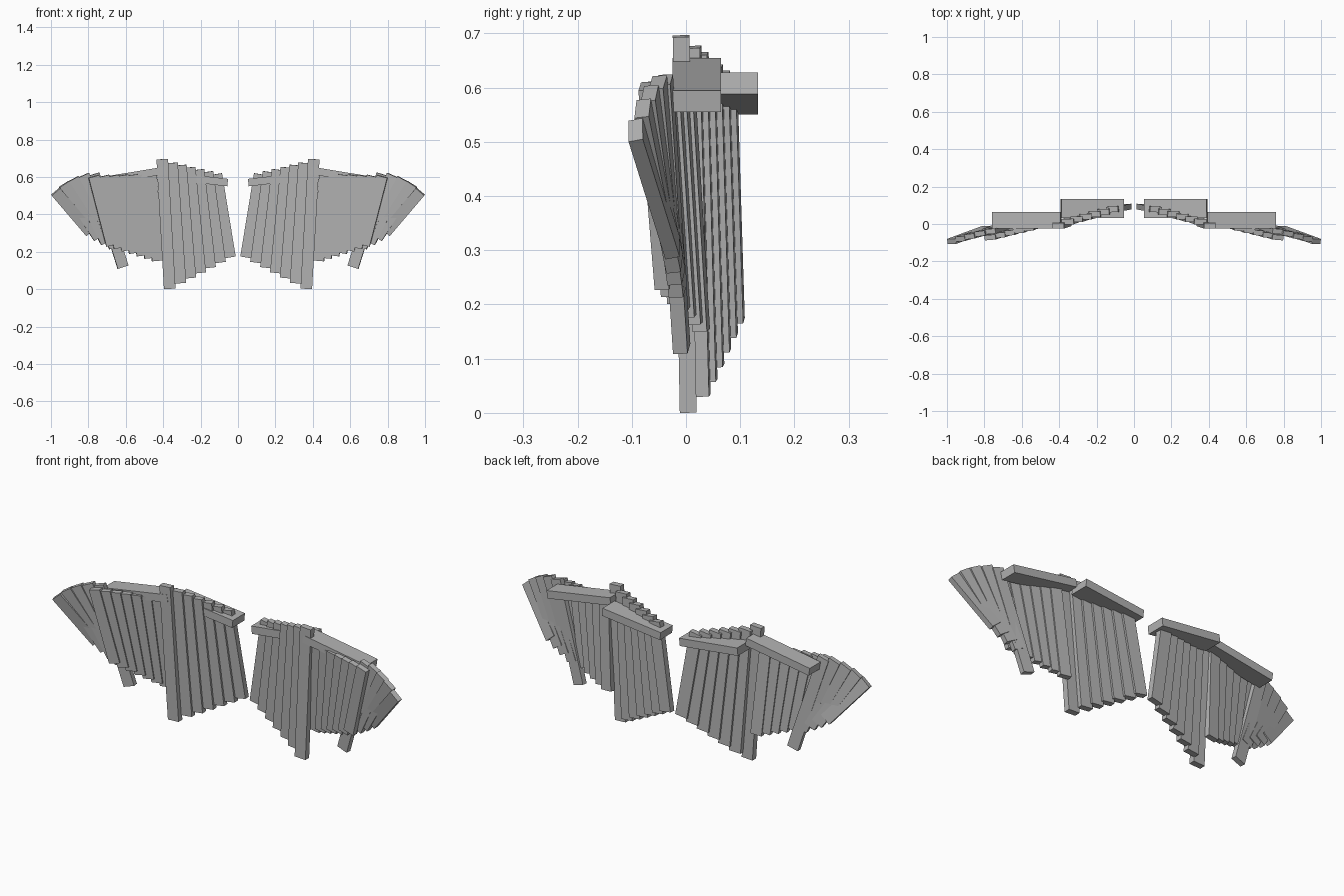
import bpy
from mathutils import Vector, Matrix

cube = bpy.data.objects.get("Cube")
if cube:
    bpy.data.objects.remove(cube, do_unlink=True)

grey = bpy.data.materials.new("plain_grey")
grey.use_nodes = True
colour = (0.45, 0.45, 0.45, 1)
grey.diffuse_color = colour
grey.node_tree.nodes["Principled BSDF"].inputs["Base Color"].default_value = colour


def plank(name, start, end, width, depth, yaw=0.0):
    """Box running from start to end, made for both wings."""
    for side, sign in (("left", 1), ("right", -1)):
        a, b = (Vector((p[0] * sign, p[1], p[2])) for p in (start, end))
        axis = (b - a).normalized()
        across = Vector((1, -yaw * sign, 0))
        across = (across - axis * across.dot(axis)).normalized()
        normal = axis.cross(across)
        bpy.ops.mesh.primitive_cube_add(size=1)
        ob = bpy.context.object
        ob.name = f"{side}_{name}"
        frame = Matrix((across, normal, axis)).transposed().to_4x4()
        size = Matrix.Diagonal((width, depth, (b - a).length, 1))
        ob.data.transform(Matrix.Translation((a + b) / 2) @ frame @ size)
        ob.data.materials.append(grey)


def fan(name, count, first, last, width, depth, yaw):
    """Row of feathers blended between the first and last (bottom, top) pair."""
    for i in range(count):
        t = i / (count - 1)
        low, high = (Vector(p).lerp(Vector(q), t) for p, q in zip(first, last))
        plank(f"{name}_{i + 1}", low, high, width, depth, yaw)


# Wing bones
plank("inner_bone", (0.055, 0.083, 0.57), (0.39, 0.083, 0.608), 0.04, 0.1)
plank("outer_bone", (0.39, 0.02, 0.635), (0.755, 0.02, 0.575), 0.04, 0.09)

# Long feather at the wing joint, then the inner row
plank("joint_feather", (0.365, 0.004, 0.002), (0.405, -0.009, 0.695), 0.062, 0.031)
fan("inner_feather", 6,
    ((0.31, 0.029, 0.032), (0.355, 0.012, 0.675)),
    ((0.045, 0.092, 0.17), (0.118, 0.078, 0.615)), 0.065, 0.03, 0.05)

# Middle row
fan("middle_feather", 7,
    ((0.43, 0.028, 0.152), (0.465, 0.0, 0.615)),
    ((0.675, -0.042, 0.235), (0.77, -0.072, 0.603)), 0.06, 0.027, 0.1)

# Long feather at the wing tip joint, then the tip fan
plank("tip_joint_feather", (0.615, -0.008, 0.118), (0.77, -0.04, 0.615), 0.06, 0.027, 0.1)
fan("tip_feather", 2,
    ((0.66, -0.015, 0.225), (0.825, -0.052, 0.61)),
    ((0.705, -0.018, 0.25), (0.88, -0.067, 0.59)), 0.06, 0.027, 0.15)
fan("outer_tip_feather", 2,
    ((0.745, -0.021, 0.275), (0.93, -0.08, 0.562)),
    ((0.79, -0.025, 0.305), (0.975, -0.093, 0.522)), 0.06, 0.027, 0.15)
